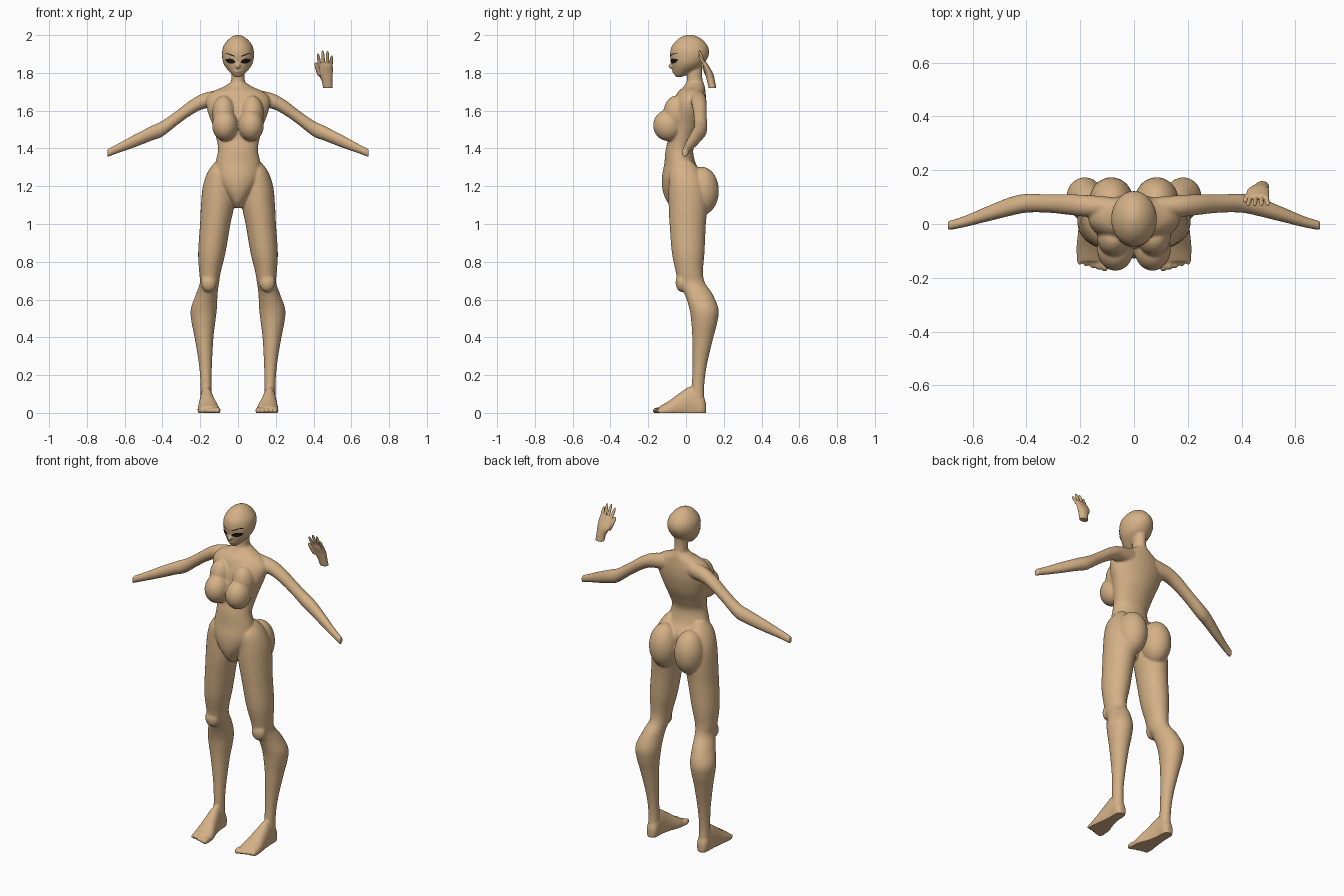
import bpy, bmesh, math
from mathutils import Vector, Matrix
from mathutils.bvhtree import BVHTree


def material(name, rgb):
    m = bpy.data.materials.new(name)
    m.diffuse_color = (*rgb, 1)
    return m


SKIN = material("tan skin", (0.66, 0.44, 0.24))
BLACK = material("eye black", (0.008, 0.008, 0.008))


def spline(rows, n=5):
    """Catmull-Rom through the rows of numbers."""
    out = []
    for i in range(len(rows) - 1):
        a, b, c, d = (rows[max(i - 1, 0)], rows[i], rows[i + 1], rows[min(i + 2, len(rows) - 1)])
        for k in range(n):
            t = k / n
            out.append([q + 0.5 * t * (r - p + t * (2 * p - 5 * q + 4 * r - s + t * (3 * (q - r) + s - p)))
                        for p, q, r, s in zip(a, b, c, d)])
    return out + [rows[-1]]


def loft(bm, axis, rows, side=1, seg=28):
    """Elliptic loft; row = position on axis, then min/max on the two other axes."""
    others = [i for i in range(3) if i != axis]
    rings = []
    for p, a0, a1, b0, b1 in spline(rows):
        ring = []
        for k in range(seg):
            t = 2 * math.pi * k / seg
            co = [0, 0, 0]
            co[axis] = p
            co[others[0]] = (a0 + a1) / 2 + (a1 - a0) / 2 * math.cos(t)
            co[others[1]] = (b0 + b1) / 2 + (b1 - b0) / 2 * math.sin(t)
            co[0] *= side
            ring.append(bm.verts.new(co))
        rings.append(ring)
    for r, s in zip(rings, rings[1:]):
        for k in range(seg):
            j = (k + 1) % seg
            bm.faces.new((r[k], r[j], s[j], s[k]))
    bm.faces.new(rings[0])
    bm.faces.new(rings[-1])


def ball(bm, c, r, side=1):
    m = Matrix.Translation((c[0] * side, c[1], c[2])) @ Matrix.Diagonal((*r, 1))
    bmesh.ops.create_uvsphere(bm, u_segments=28, v_segments=18, radius=1, matrix=m)


def fuse(name, bm, voxel, smooth):
    """Blend the overlapping parts into one smooth skin."""
    bmesh.ops.recalc_face_normals(bm, faces=bm.faces)
    me = bpy.data.meshes.new(name)
    bm.to_mesh(me)
    ob = bpy.data.objects.new(name, me)
    bpy.context.collection.objects.link(ob)
    r = ob.modifiers.new("fuse", "REMESH")
    r.mode, r.voxel_size = "VOXEL", voxel
    s = ob.modifiers.new("smooth", "SMOOTH")
    s.factor, s.iterations = 0.5, smooth
    dg = bpy.context.evaluated_depsgraph_get()
    new = bpy.data.meshes.new_from_object(ob.evaluated_get(dg))
    ob.modifiers.clear()
    ob.data = new
    new.materials.clear()
    new.materials.append(SKIN)
    for v in new.vertices:
        v.co.z = max(v.co.z, 0)
    for p in new.polygons:
        p.use_smooth = True
    return ob


bm = bmesh.new()
# head, nose, lips and neck
loft(bm, 2, [(1.778, -.016, .016, -.054, -.02), (1.80, -.04, .04, -.066, .02), (1.83, -.066, .066, -.074, .075),
             (1.86, -.08, .08, -.08, .104), (1.90, -.085, .085, -.085, .122), (1.94, -.078, .078, -.076, .116),
             (1.975, -.053, .053, -.047, .088), (1.994, -.027, .027, -.016, .056), (2.002, -.006, .006, .01, .03)])
ball(bm, (0, -.078, 1.836), (.011, .017, .014))
ball(bm, (0, -.064, 1.808), (.02, .01, .007))
loft(bm, 2, [(1.88, -.036, .036, .01, .09), (1.80, -.036, .036, .005, .085), (1.75, -.038, .038, .002, .09),
             (1.70, -.06, .06, -.02, .1)])
# torso
loft(bm, 2, [(1.752, -.036, .036, .005, .092), (1.725, -.08, .08, -.015, .1), (1.70, -.135, .135, -.042, .103),
             (1.66, -.168, .168, -.062, .107), (1.60, -.162, .162, -.082, .105), (1.52, -.133, .133, -.09, .088),
             (1.45, -.114, .114, -.095, .058), (1.39, -.106, .106, -.108, .038), (1.32, -.12, .12, -.115, .052),
             (1.25, -.125, .125, -.127, .09), (1.18, -.085, .085, -.124, .06), (1.12, -.042, .042, -.102, .04),
             (1.085, -.02, .02, -.07, .02)], seg=40)
for s in (1, -1):
    # chest and hips
    ball(bm, (.069, -.094, 1.522), (.068, .08, .083), s)
    ball(bm, (.075, -.05, 1.585), (.062, .07, .095), s)
    ball(bm, (.084, .083, 1.175), (.083, .091, .128), s)
    # arm
    loft(bm, 0, [(.08, .025, .1, 1.62, 1.715), (.18, .027, .108, 1.61, 1.693), (.25, .035, .11, 1.575, 1.656),
                 (.32, .042, .11, 1.525, 1.603), (.40, .042, .112, 1.463, 1.547), (.46, .03, .1, 1.44, 1.518),
                 (.55, .008, .064, 1.405, 1.472), (.63, -.012, .03, 1.377, 1.428), (.692, -.024, .01, 1.354, 1.396)], s)
    # leg
    loft(bm, 2, [(1.335, .07, .115, -.045, .03), (1.28, .035, .158, -.085, .075), (1.2, .02, .186, -.092, .11),
                 (1.1, .02, .196, -.092, .115), (1.0, .04, .201, -.087, .105), (.85, .066, .211, -.075, .098),
                 (.75, .09, .206, -.055, .09), (.69, .1, .202, -.042, .1), (.63, .108, .222, -.008, .14),
                 (.55, .112, .25, .018, .172), (.48, .12, .246, .028, .166), (.4, .13, .23, .033, .145),
                 (.25, .138, .206, .035, .11), (.13, .14, .198, .03, .096), (.02, .135, .2, .03, .102)], s)
    ball(bm, (.155, -.022, .69), (.042, .033, .05), s)
    # foot and toes
    loft(bm, 1, [(.106, .15, .185, -.005, .05), (.085, .135, .2, -.03, .1), (.03, .132, .202, -.04, .14),
                 (-.03, .118, .208, -.035, .108), (-.09, .098, .214, -.03, .064), (-.14, .095, .212, -.022, .035)], s)
    for i in range(5):
        r = .016 - .0015 * i
        ball(bm, (.108 + .0235 * i, -.146 + .004 * i, .012), (r, .032 - .002 * i, r + .002), s)
body = fuse("body", bm, 0.006, 4)

# loose hand floating beside the head
bm = bmesh.new()
loft(bm, 2, [(1.72, .45, .502, .12, .16), (1.76, .442, .5, .11, .153), (1.80, .42, .502, .1, .142),
             (1.835, .423, .502, .09, .122), (1.855, .43, .498, .088, .11)])


def finger(a, b, r):
    rows = []
    for t, k in ((0, 1), (.5, 1), (.85, .8), (1, .3)):
        x, y, z = Vector(a).lerp(Vector(b), t)
        rows.append((z, x - r * k, x + r * k, y - r * k, y + r * k))
    loft(bm, 2, rows, seg=14)


for x0, x1, z1 in ((.433, .423, 1.903), (.453, .448, 1.919), (.473, .474, 1.917), (.492, .497, 1.892)):
    finger((x0, .102, 1.835), (x1, .07, z1), .009)
finger((.432, .115, 1.785), (.411, .085, 1.855), .012)
fuse("loose_hand", bm, 0.0025, 3)

# painted eyes and brows: thin plates laid on the face
tree = BVHTree.FromPolygons([v.co for v in body.data.vertices], [p.vertices for p in body.data.polygons])


def plate(name, rows):
    bm = bmesh.new()
    for s in (1, -1):
        cols = []
        for x, top, low in spline(rows, 4):
            col = []
            for k in range(4):
                z = top + (low - top) * k / 3
                hit = tree.ray_cast(Vector((s * x, -1, z)), Vector((0, 1, 0)))[0]
                col.append(bm.verts.new((s * x, (hit.y if hit else 0) - .003, z)))
            cols.append(col)
        for a, b in zip(cols, cols[1:]):
            for k in range(3):
                q = (a[k], a[k + 1], b[k + 1], b[k])
                bm.faces.new(q if s > 0 else q[::-1])
    me = bpy.data.meshes.new(name)
    bm.to_mesh(me)
    me.materials.append(BLACK)
    bpy.context.collection.objects.link(bpy.data.objects.new(name, me))


plate("eyes", [(.014, 1.858, 1.855), (.024, 1.870, 1.851), (.042, 1.876, 1.850), (.058, 1.873, 1.856),
               (.067, 1.873, 1.869)])
plate("eyebrows", [(.016, 1.890, 1.886), (.034, 1.897, 1.891), (.054, 1.904, 1.899), (.069, 1.901, 1.899)])
